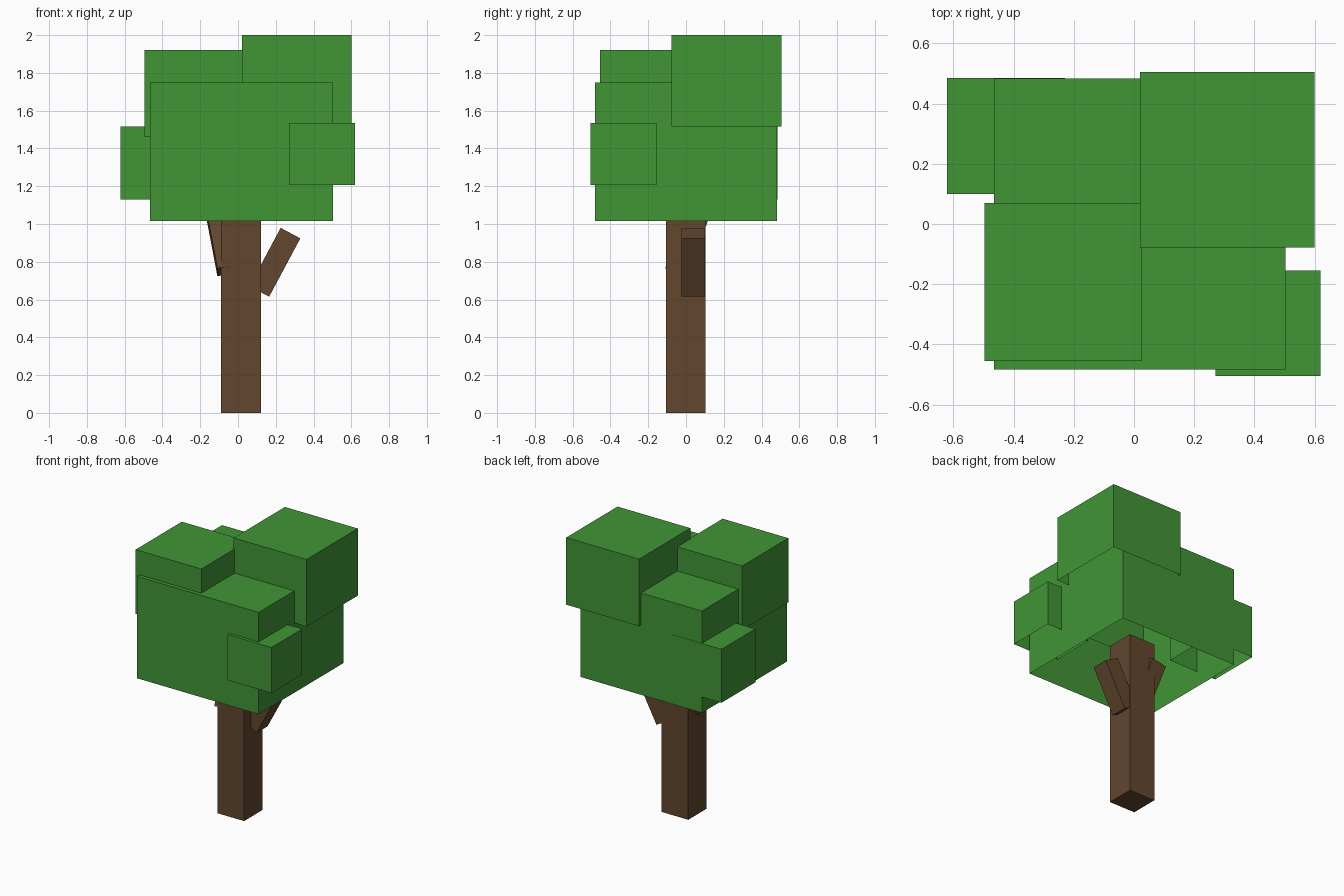
import bpy
import bmesh
from mathutils import Matrix, Vector

if "Cube" in bpy.data.objects:
    bpy.data.objects.remove(bpy.data.objects["Cube"])


def material(name, color):
    m = bpy.data.materials.new(name)
    m.diffuse_color = (*color, 1.0)
    m.use_nodes = True
    m.node_tree.nodes["Principled BSDF"].inputs["Base Color"].default_value = m.diffuse_color
    return m


LEAF = material("leaf_green", (0.052, 0.301, 0.036))
BARK = material("bark_brown", (0.122, 0.061, 0.027))


def block(name, mat, matrix, open_bottom=False):
    """Unit cube placed by a matrix, optionally without its underside."""
    bm = bmesh.new()
    bmesh.ops.create_cube(bm, size=1.0)
    if open_bottom:
        under = [f for f in bm.faces if f.normal.z < -0.9]
        bmesh.ops.delete(bm, geom=under, context='FACES')
    bm.transform(matrix)
    mesh = bpy.data.meshes.new(name)
    bm.to_mesh(mesh)
    bm.free()
    mesh.materials.append(mat)
    obj = bpy.data.objects.new(name, mesh)
    bpy.context.collection.objects.link(obj)
    return obj


def box(name, mat, lo, hi, open_bottom=False):
    lo, hi = Vector(lo), Vector(hi)
    matrix = Matrix.Translation((lo + hi) / 2) @ Matrix.Diagonal((*(hi - lo), 1.0))
    return block(name, mat, matrix, open_bottom)


def branch(name, base, axis, width, depth, length):
    """Square beam growing from the centre of its lower end along axis."""
    w = Vector(axis).normalized()
    u = Vector((1, 0, 0))
    u = (u - w * u.dot(w)).normalized()
    v = w.cross(u)
    rot = Matrix((u, v, w)).transposed().to_4x4()
    centre = Vector(base) + w * length / 2
    return block(name, BARK, Matrix.Translation(centre) @ rot
                 @ Matrix.Diagonal((width, depth, length, 1.0)))


# Trunk and its two branches
box("trunk", BARK, (-0.09, -0.105, 0.0), (0.122, 0.103, 1.2))
branch("right_branch", (0.113, 0.038, 0.643), (0.47, 0, 0.88), 0.118, 0.125, 0.35)
branch("left_branch", (-0.05, -0.045, 0.755), (-0.19, 0.35, 1.0), 0.12, 0.13, 0.35)

# Foliage: hollow blocks open underneath
FOLIAGE = {
    "main_foliage": ((-0.465, -0.483, 1.015), (0.503, 0.483, 1.748)),
    "back_right_foliage": ((0.02, -0.078, 1.517), (0.60, 0.505, 2.0)),
    "front_left_foliage": ((-0.496, -0.455, 1.46), (0.027, 0.07, 1.922)),
    "left_foliage": ((-0.622, 0.10, 1.13), (-0.23, 0.485, 1.515)),
    "right_foliage": ((0.27, -0.505, 1.207), (0.62, -0.155, 1.535)),
}
for part, (lo, hi) in FOLIAGE.items():
    box(part, LEAF, lo, hi, open_bottom=True)
